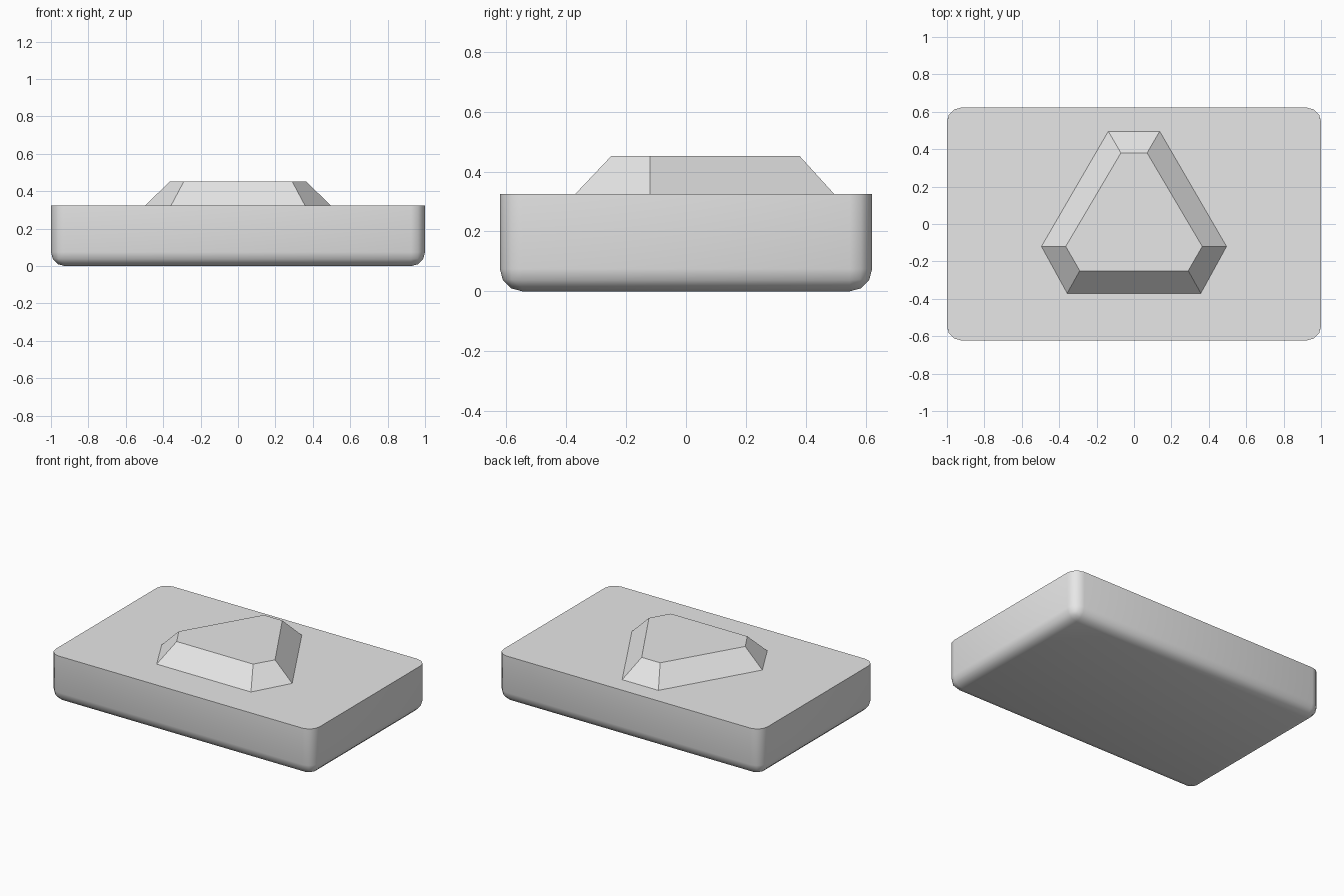
import bpy
import bmesh
from math import radians

cube = bpy.data.objects.get("Cube")
if cube:
    bpy.data.objects.remove(cube, do_unlink=True)

HALF_X, HALF_Y, DECK, TOP = 1.0, 0.622, 0.325, 0.452

grey = bpy.data.materials.new("light_grey")
grey.use_nodes = True
colour = (0.8, 0.8, 0.8, 1)
grey.diffuse_color = colour
grey.node_tree.nodes["Principled BSDF"].inputs["Base Color"].default_value = colour


def make_object(name, bm):
    bmesh.ops.recalc_face_normals(bm, faces=bm.faces)
    mesh = bpy.data.meshes.new(name)
    bm.to_mesh(mesh)
    bm.free()
    mesh.materials.append(grey)
    obj = bpy.data.objects.new(name, mesh)
    bpy.context.collection.objects.link(obj)
    return obj


# Slab base: rounded sides and underside, crisp flat top
bm = bmesh.new()
bmesh.ops.create_cube(bm, size=1)
for v in bm.verts:
    v.co.x *= 2 * HALF_X
    v.co.y *= 2 * HALF_Y
    v.co.z = (v.co.z + 0.5) * DECK
rounded = [e for e in bm.edges if min(v.co.z for v in e.verts) < 0.01]
bmesh.ops.bevel(bm, geom=rounded, offset=0.075, offset_type='OFFSET',
                segments=3, profile=0.5, affect='EDGES', clamp_overlap=True)
base = make_object("slab_base", bm)
bpy.context.view_layer.objects.active = base
base.select_set(True)
bpy.ops.object.shade_smooth_by_angle(angle=radians(40))
base.select_set(False)

# Raised truncated triangle with sloping sides
lower = [(0.36, -0.375), (0.5, -0.12), (0.14, 0.5)]
upper = [(0.29, -0.25), (0.365, -0.12), (0.07, 0.38)]


def ring(bm, half, z):
    outline = half + [(-x, y) for x, y in reversed(half)]
    return [bm.verts.new((x, y, z)) for x, y in outline]


bm = bmesh.new()
bottom = ring(bm, lower, DECK - 0.005)
top = ring(bm, upper, TOP)
bm.faces.new(bottom)
bm.faces.new(top)
for i in range(len(top)):
    j = (i + 1) % len(top)
    bm.faces.new((bottom[i], bottom[j], top[j], top[i]))
make_object("raised_triangle", bm)
